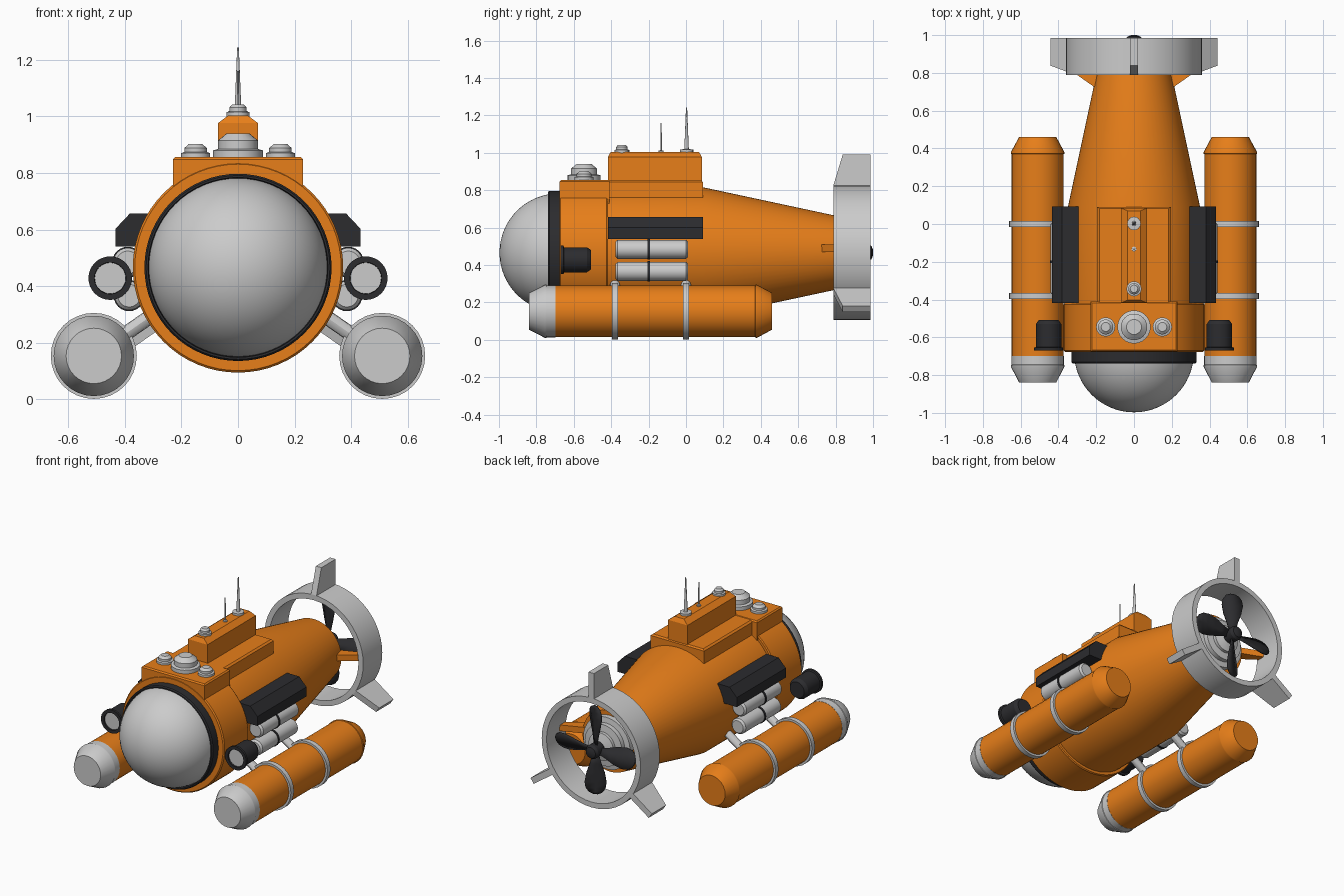
import bpy, bmesh
from math import sin, cos, pi, radians, atan2, hypot
from mathutils import Matrix, Vector

if "Cube" in bpy.data.objects:
    bpy.data.objects.remove(bpy.data.objects["Cube"])

def material(name, rgb):
    m = bpy.data.materials.new(name)
    m.diffuse_color = (*rgb, 1)
    m.use_nodes = True
    m.node_tree.nodes["Principled BSDF"].inputs["Base Color"].default_value = m.diffuse_color
    return m

ORANGE = material("orange_paint", (0.8, 0.21, 0.01))
DARK = material("dark_rubber", (0.025, 0.025, 0.028))
CZ = 0.466  # height of the hull axis

def finish(name, bm, mat=None, matrix=None, smooth=True):
    bmesh.ops.remove_doubles(bm, verts=bm.verts, dist=1e-5)
    bmesh.ops.recalc_face_normals(bm, faces=bm.faces)
    if matrix:
        bm.transform(matrix)
    me = bpy.data.meshes.new(name)
    bm.to_mesh(me)
    bm.free()
    ob = bpy.data.objects.new(name, me)
    bpy.context.collection.objects.link(ob)
    if mat:
        me.materials.append(mat)
    if smooth:
        bpy.ops.object.select_all(action='DESELECT')
        ob.select_set(True)
        bpy.context.view_layer.objects.active = ob
        bpy.ops.object.shade_smooth_by_angle(angle=radians(30))
    return ob

def lathe(name, profile, at, mat=None, axis='Y', segs=32, closed=False):
    """Revolve (radius, distance) points about the Y or Z axis through 'at'."""
    bm = bmesh.new()
    rings = []
    for r, d in profile:
        ring = []
        for i in range(segs):
            a = 2 * pi * i / segs
            p = (r * cos(a), d, r * sin(a)) if axis == 'Y' else (r * cos(a), r * sin(a), d)
            ring.append(bm.verts.new(p))
        rings.append(ring)
    pairs = list(zip(rings, rings[1:]))
    if closed:
        pairs.append((rings[-1], rings[0]))
    else:
        bm.faces.new(rings[0])
        bm.faces.new(rings[-1])
    for a, b in pairs:
        for i in range(segs):
            j = (i + 1) % segs
            bm.faces.new((a[i], a[j], b[j], b[i]))
    return finish(name, bm, mat, Matrix.Translation(at))

def prism(name, pts, lo, hi, place, mat=None, matrix=None):
    """Extrude a 2D outline between lo and hi; place maps (u, v, w) to xyz."""
    bm = bmesh.new()
    a = [bm.verts.new(place(u, v, lo)) for u, v in pts]
    b = [bm.verts.new(place(u, v, hi)) for u, v in pts]
    bm.faces.new(a)
    bm.faces.new(b)
    for i in range(len(pts)):
        j = (i + 1) % len(pts)
        bm.faces.new((a[i], a[j], b[j], b[i]))
    return finish(name, bm, mat, matrix, smooth=False)

def along_y(u, v, w):
    return (u, w, v)

def radial(u, v, w):
    return (u, v, w)

def around(deg):
    """Place a part built along +x at an angle around the hull axis."""
    return Matrix.Translation((0, 0, CZ)) @ Matrix.Rotation(-radians(deg), 4, 'Y')

def chamfer_block(name, x, y0, y1, z0, z1, inset, drop, end=0.008):
    """Box whose top edges are cut back."""
    bm = bmesh.new()
    rows = [(x, y0, y1, z0), (x, y0, y1, z1 - drop), (x - inset, y0 + end, y1 - end, z1)]
    loops = [[bm.verts.new(p) for p in ((-w, a, z), (w, a, z), (w, b, z), (-w, b, z))]
             for w, a, b, z in rows]
    bm.faces.new(loops[0])
    bm.faces.new(loops[-1])
    for l, m in zip(loops, loops[1:]):
        for i in range(4):
            j = (i + 1) % 4
            bm.faces.new((l[i], l[j], m[j], m[i]))
    return finish(name, bm, ORANGE, smooth=False)

# Pressure hull, front collar and viewing dome
lathe("main_hull", [(0.35, -0.5), (0.35, 0.09), (0.2, 0.79)], (0, 0, CZ), ORANGE, segs=64)
lathe("front_collar", [(0.365, -0.677), (0.372, -0.67), (0.372, -0.425), (0.367, -0.418)],
      (0, 0, CZ), ORANGE, segs=64)
lathe("dome_seal", [(0.318, -0.738), (0.325, -0.738), (0.331, -0.73), (0.331, -0.67), (0.31, -0.67)],
      (0, 0, CZ), DARK, segs=64, closed=True)
dome = [(0.317 * sin(pi / 2 * i / 16), -0.68 - 0.317 * cos(pi / 2 * i / 16)) for i in range(17)]
lathe("viewing_dome", dome, (0, 0, CZ), segs=64)

# Deck and sail
chamfer_block("front_deck", 0.23, -0.675, -0.41, 0.7, 0.856, 0.008, 0.008)
chamfer_block("rear_deck", 0.195, -0.43, 0.09, 0.76, 0.853, 0.012, 0.01)
chamfer_block("sail", 0.07, -0.418, 0.085, 0.84, 1.004, 0.036, 0.027, 0.015)

# Deck hatch, deck lamps, sail lamp and antennas
lathe("deck_hatch", [(0.088, 0.85), (0.088, 0.88), (0.07, 0.885), (0.07, 0.915), (0.04, 0.94)],
      (0, -0.545, 0), axis='Z', segs=24)
for side in (-1, 1):
    lathe("deck_lamp", [(0.051, 0.85), (0.051, 0.87), (0.04, 0.874), (0.04, 0.888), (0.024, 0.902)],
          (side * 0.15, -0.545, 0), axis='Z', segs=16)
lathe("sail_lamp", [(0.04, 0.99), (0.04, 1.015), (0.03, 1.018), (0.03, 1.032), (0.02, 1.043)],
      (0, -0.343, 0), axis='Z', segs=16)
lathe("tall_antenna", [(0.036, 0.99), (0.036, 1.018), (0.012, 1.02), (0.003, 1.243)],
      (0, 0.003, 0), axis='Z', segs=16)
lathe("thin_antenna", [(0.013, 0.99), (0.013, 1.012), (0.004, 1.014), (0.003, 1.16)],
      (0, -0.133, 0), axis='Z', segs=12)

# Parts repeated on both sides
for side in (-1, 1):
    name = "left" if side < 0 else "right"
    # Dark equipment pod
    pod = [(0.28, 0.657), (0.382, 0.657), (0.434, 0.602), (0.434, 0.54), (0.28, 0.54)]
    prism(name + "_side_pod", [(side * u, v) for u, v in pod], -0.418, 0.092, along_y, DARK)

    # Gas bottles with straps
    for label, x, z in (("upper", 0.39, 0.484), ("lower", 0.385, 0.366)):
        lathe(f"{name}_{label}_bottle",
              [(0.04, -0.377), (0.051, -0.365), (0.051, 0.0), (0.04, 0.012)],
              (side * x, 0, z), segs=24)
        lathe(f"{name}_{label}_strap", [(0.055, -0.207), (0.055, -0.193)],
              (side * x, 0, z), DARK, segs=24)

    # Headlight
    at = (side * 0.452, 0, 0.428)
    lathe(name + "_headlight",
          [(0, -0.645), (0.055, -0.645), (0.056, -0.67), (0.077, -0.67), (0.077, -0.655),
           (0.067, -0.652), (0.067, -0.53), (0.052, -0.508)], at, DARK)
    lathe(name + "_headlight_lens", [(0.055, -0.66), (0.055, -0.64)], at)

    # Float with nose, tail cone, bands and struts
    at = (side * 0.51, 0, 0.153)
    lathe(name + "_float", [(0.138, -0.7), (0.138, 0.37), (0.142, 0.372), (0.142, 0.38), (0.098, 0.461)],
          at, ORANGE)
    lathe(name + "_float_nose", [(0.098, -0.84), (0.142, -0.755), (0.142, -0.747),
                                 (0.139, -0.745), (0.139, -0.699)], at)
    for y in (-0.38, 0.0):
        lathe(name + "_float_band", [(0.152, y - 0.016), (0.152, y + 0.016)], at)
        a, b = Vector((side * 0.27, y, 0.32)), Vector((side * 0.45, y, 0.195))
        d = b - a
        bm = bmesh.new()
        bmesh.ops.create_cone(bm, cap_ends=True, segments=12, radius1=0.026,
                              radius2=0.026, depth=d.length)
        finish(name + "_float_strut", bm, None, Matrix.Translation((a + b) / 2)
               @ d.to_track_quat('Z', 'Y').to_matrix().to_4x4())

    # Orange bracket from the tail to the duct
    prism(name + "_duct_bracket", [(side * 0.17, 0.725), (side * 0.21, 0.725), (side * 0.345, 0.82),
          (side * 0.345, 0.86), (side * 0.17, 0.79)], 0.47, 0.51, radial, ORANGE)

# Propeller duct with three fins
lathe("propeller_duct", [(0.36, 0.788), (0.36, 0.986), (0.325, 0.986), (0.325, 0.788)],
      (0, 0, CZ), segs=48, closed=True)
for deg in (90, -35, 215):
    prism("duct_fin", [(0.34, 0.788), (0.36, 0.788), (0.525, 0.838), (0.525, 0.986), (0.34, 0.986)],
          -0.02, 0.02, radial, None, around(deg))

# Stepped motor housing, hub and four twisted blades
lathe("motor_housing", [(0.17, 0.78), (0.17, 0.825), (0.135, 0.83), (0.135, 0.86),
                        (0.09, 0.865), (0.09, 0.885), (0.035, 0.9), (0.035, 0.93)], (0, 0, CZ))
lathe("propeller_hub", [(0.045, 0.91), (0.045, 0.975), (0.035, 0.992), (0.015, 1.0)],
      (0, 0, CZ), DARK, segs=24)
for k in range(4):
    bm = bmesh.new()
    rows = []
    for r, w in ((0.03, 0.02), (0.09, 0.035), (0.15, 0.055), (0.21, 0.066),
                 (0.25, 0.06), (0.275, 0.042), (0.288, 0.015)):
        t = radians(42 - 75 * r)
        rows.append([bm.verts.new((r, 0.94 + s * w * sin(t), s * w * cos(t))) for s in (-1, 0, 1)])
    for a, b in zip(rows, rows[1:]):
        for i in range(2):
            bm.faces.new((a[i], a[i + 1], b[i + 1], b[i]))
    blade = finish("propeller_blade", bm, DARK, around(90 * k))
    mod = blade.modifiers.new("thickness", 'SOLIDIFY')
    mod.thickness = 0.012
    mod.offset = 0
